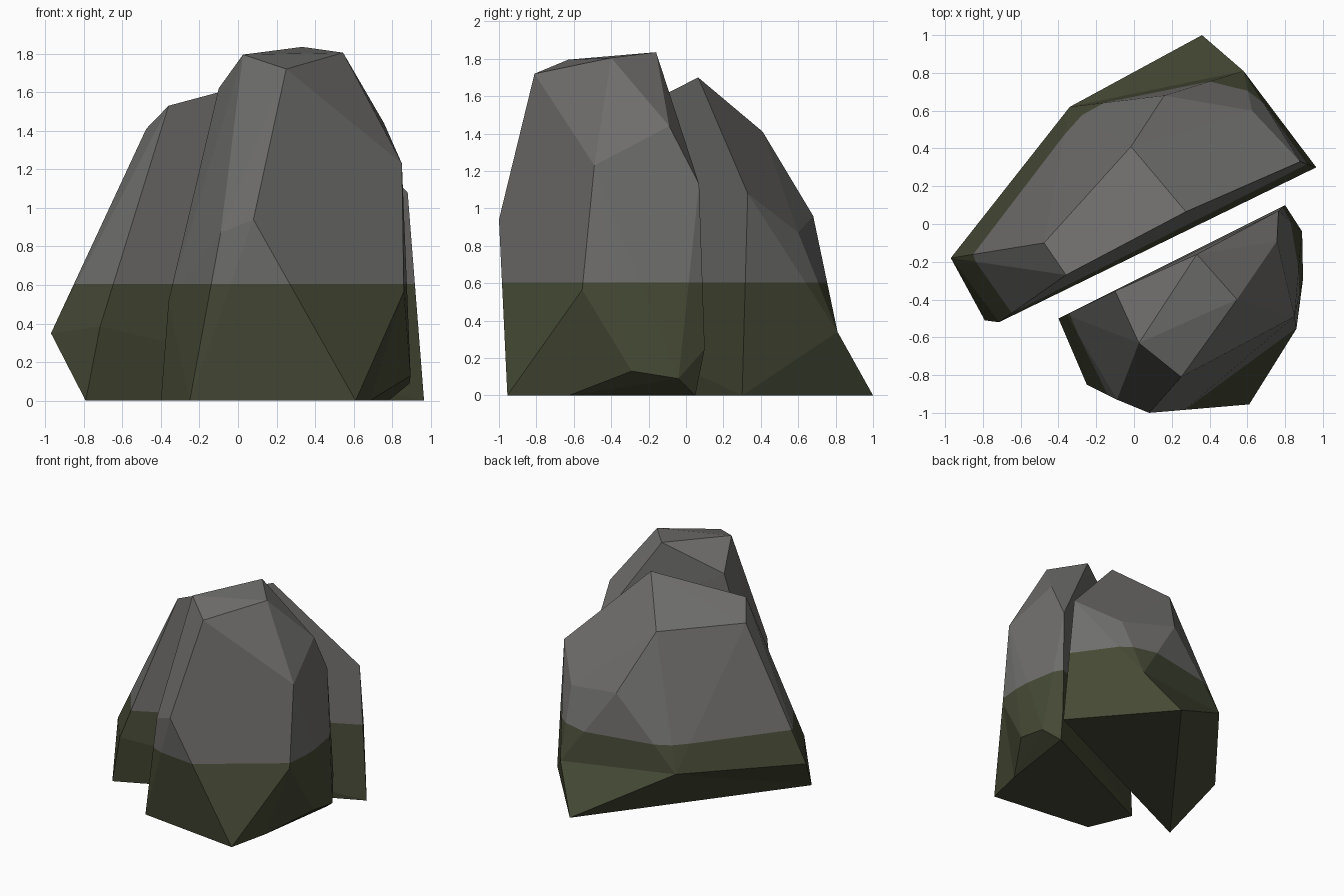
import bpy, bmesh, math
from mathutils import Vector

if "Cube" in bpy.data.objects:
    bpy.data.objects.remove(bpy.data.objects["Cube"])

MOSS_LINE = 0.605


def material(name, rgb):
    m = bpy.data.materials.new(name)
    m.diffuse_color = (*rgb, 1)
    m.use_nodes = True
    m.node_tree.nodes["Principled BSDF"].inputs["Base Color"].default_value = m.diffuse_color
    return m


stone = material("grey stone", (0.157, 0.155, 0.149))
moss = material("dark moss", (0.060, 0.067, 0.035))


def boulder(name, corners, spur_root, spur_tip):
    """Faceted boulder: hull of its corners, one foot corner pulled out
    into a spur, then cut level at the moss line."""
    bm = bmesh.new()
    for c in corners:
        bm.verts.new(c)
    spur = bm.verts.new(spur_root)
    bmesh.ops.convex_hull(bm, input=bm.verts[:])
    loose = [v for v in bm.verts if not v.link_faces and v is not spur]
    bmesh.ops.delete(bm, geom=loose, context='VERTS')
    spur.co = Vector(spur_tip)
    bmesh.ops.dissolve_limit(bm, angle_limit=math.radians(2),
                             verts=bm.verts[:], edges=bm.edges[:])
    bmesh.ops.bisect_plane(bm, geom=bm.verts[:] + bm.edges[:] + bm.faces[:],
                           plane_co=(0, 0, MOSS_LINE), plane_no=(0, 0, 1))
    bmesh.ops.recalc_face_normals(bm, faces=bm.faces[:])
    # moss below the line, bare stone above
    for f in bm.faces:
        f.material_index = int(f.calc_center_median().z < MOSS_LINE)
    me = bpy.data.meshes.new(name)
    bm.to_mesh(me)
    bm.free()
    me.materials.append(stone)
    me.materials.append(moss)
    ob = bpy.data.objects.new(name, me)
    bpy.context.collection.objects.link(ob)
    return ob


# long rear half of the split rock
boulder("rear_boulder", [
    (0.965, 0.30, 0), (-0.79, -0.51, 0),                                # foot
    (-0.715, -0.52, 0.385), (-0.97, -0.18, 0.35), (-0.34, 0.62, 0.40),  # belly
    (0.58, 0.81, 0.34), (0.16, 0.68, 0.96), (0.625, 0.60, 0.87),        # back
    (0.88, 0.33, 1.08), (-0.016, 0.41, 1.41), (-0.476, -0.10, 1.41),    # shoulders
    (-0.36, -0.27, 1.53), (0.275, 0.065, 1.70),                         # crest
], (0.36, 0.75, 0), (0.36, 1.0, 0))

# taller front half
boulder("front_boulder", [
    (-0.25, -0.85, 0), (-0.40, -0.50, 0), (0.78, 0.05, 0),              # foot
    (0.685, -0.626, 0),
    (0.895, -0.29, 0.13), (0.89, -0.04, 0.09), (0.80, 0.10, 0.25),      # belly
    (0.86, -0.555, 0.565), (-0.36, -0.48, 0.52),
    (0.08, -1.0, 0.94), (-0.09, -0.93, 0.87),                           # front nose
    (0.85, -0.49, 1.23), (0.765, 0.07, 1.13), (0.757, -0.09, 1.44),     # shoulders
    (-0.10, -0.355, 1.62),
    (0.026, -0.63, 1.795), (0.25, -0.81, 1.72),                         # crown
    (0.333, -0.16, 1.835), (0.545, -0.40, 1.805),
], (0.50, -0.83, 0), (0.61, -0.955, 0))
